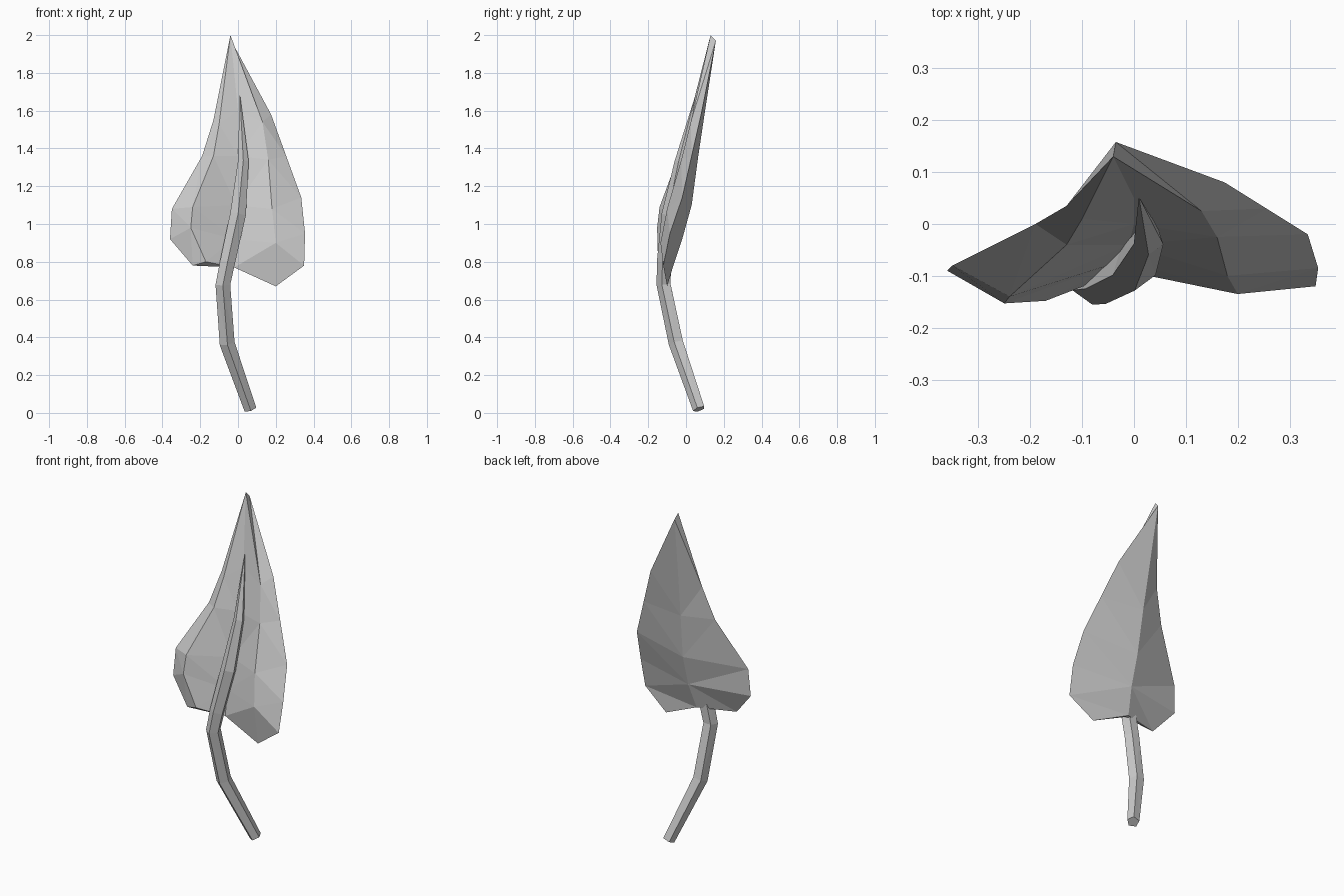
import bpy
import bmesh
import math
from mathutils import Vector

cube = bpy.data.objects.get("Cube")
if cube:
    bpy.data.objects.remove(cube, do_unlink=True)

grey = bpy.data.materials.new("plain_grey")
grey.use_nodes = True
grey.diffuse_color = (0.6, 0.6, 0.6, 1)
grey.node_tree.nodes["Principled BSDF"].inputs["Base Color"].default_value = (0.6, 0.6, 0.6, 1)


def loft(name, rings):
    """Skin closed rings of points, cap both ends and merge collapsed points."""
    bm = bmesh.new()
    rows = [[bm.verts.new(point) for point in ring] for ring in rings]
    count = len(rows[0])
    for upper, lower in zip(rows, rows[1:]):
        for i in range(count):
            j = (i + 1) % count
            bm.faces.new((upper[i], upper[j], lower[j], lower[i]))
    bm.faces.new(rows[0])
    bm.faces.new(rows[-1])
    bmesh.ops.remove_doubles(bm, verts=bm.verts, dist=0.0005)
    bmesh.ops.triangulate(bm, faces=bm.faces)
    bmesh.ops.recalc_face_normals(bm, faces=bm.faces)
    mesh = bpy.data.meshes.new(name)
    bm.to_mesh(mesh)
    bm.free()
    mesh.materials.append(grey)
    obj = bpy.data.objects.new(name, mesh)
    bpy.context.collection.objects.link(obj)
    return obj


# Leaf: lengthwise rails running from the tip down to the two lobes
front_tip = (-.04, .13, 2)
back_tip = (-.035, .158, 1.97)
left_edge = [front_tip, (-.13, .035, 1.55), (-.19, 0, 1.36),
             (-.35, -.08, 1.08), (-.36, -.09, .92), (-.24, -.13, .78)]
left_fold = [front_tip, (-.1, .01, 1.53), (-.13, -.04, 1.36),
             (-.24, -.14, 1.09), (-.25, -.153, .98), (-.17, -.148, .8)]
front_groove = [front_tip, (0, .05, 1.6), (0, 0, 1.36),
                (-.01, -.04, 1.1), (-.02, -.07, .92), (-.02, -.09, .77)]
right_fold = [front_tip, (.13, .025, 1.54), (.16, -.025, 1.34),
              (.18, -.1, 1.08), (.2, -.135, .9), (.2, -.1, .67)]
right_edge = [back_tip, (.175, .08, 1.58), (.255, .03, 1.36),
              (.335, -.02, 1.14), (.355, -.085, .95), (.35, -.12, .78)]
back_ridge = [back_tip, (-.02, .098, 1.58), (-.01, .065, 1.36),
              (0, .03, 1.1), (0, -.02, .92), (-.02, -.07, .77)]
loft("leaf", list(zip(left_edge, left_fold, front_groove,
                      right_fold, right_edge, back_ridge)))

# Stem: five-sided tube that bends and tapers into the leaf's midrib
stem_path = [((.065, .07, .02), .034), ((-.058, -.05, .37), .042),
             ((-.08, -.115, .68), .041), ((-.055, -.112, .8), .042),
             ((0, -.085, 1.05), .044), ((.028, -.03, 1.33), .03),
             ((.01, .05, 1.68), .001)]
centres = [Vector(point) for point, radius in stem_path]
stem_rings = []
for k, (point, radius) in enumerate(stem_path):
    tangent = (centres[min(k + 1, len(centres) - 1)] - centres[max(k - 1, 0)]).normalized()
    side = Vector((0, 1, 0)).cross(tangent).normalized()
    depth = tangent.cross(side)
    angles = [math.tau * i / 5 - math.pi / 2 for i in range(5)]
    stem_rings.append([centres[k] + radius * (math.cos(a) * side + math.sin(a) * depth)
                       for a in angles])
loft("stem", stem_rings)
